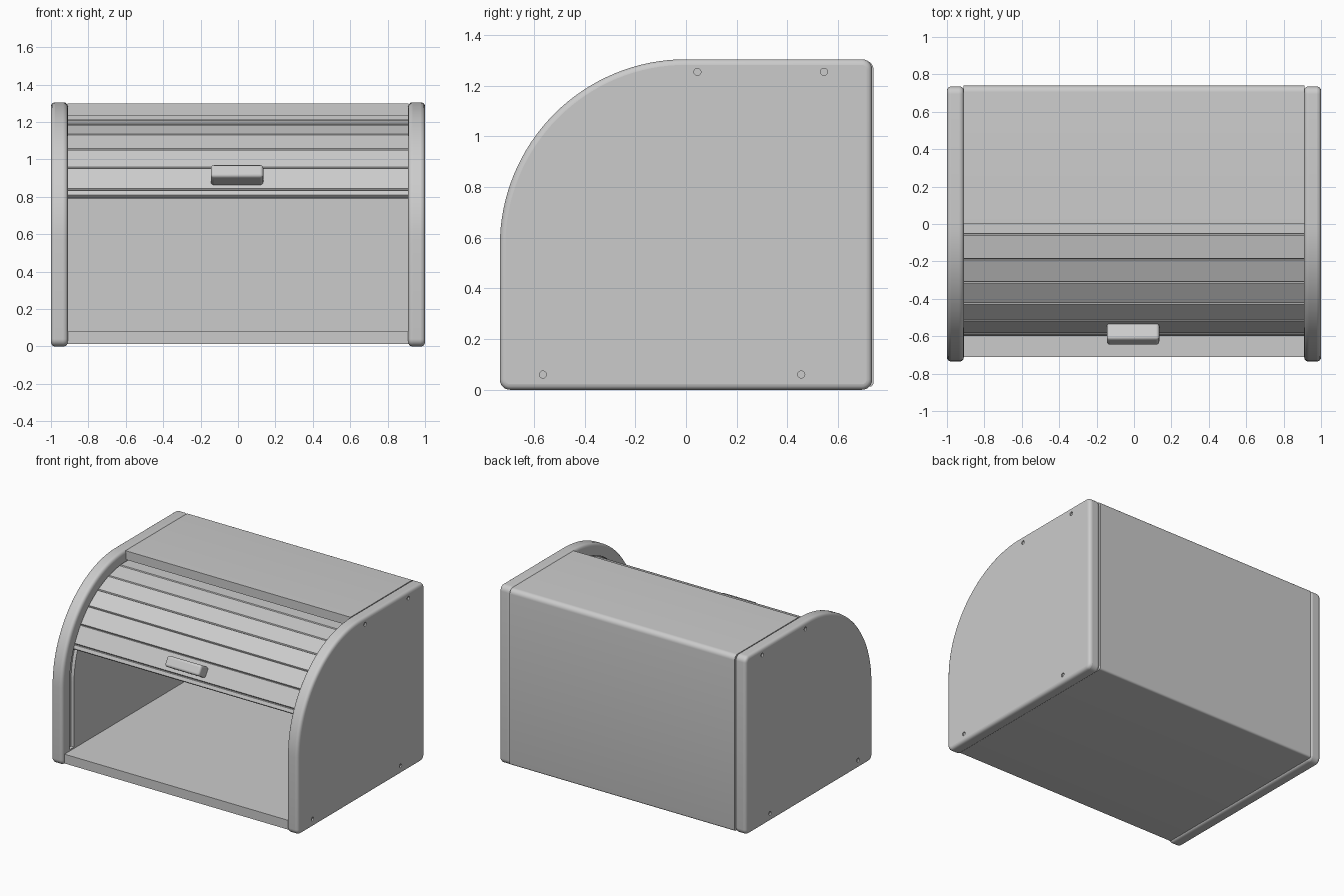
import bpy, bmesh
from math import sin, cos, pi, radians
from mathutils import Matrix, Vector

old = bpy.data.objects.get("Cube")
if old:
    bpy.data.objects.remove(old, do_unlink=True)

grey = bpy.data.materials.new("light grey")
grey.use_nodes = True
grey.diffuse_color = (0.6, 0.6, 0.6, 1)
grey.node_tree.nodes["Principled BSDF"].inputs["Base Color"].default_value = grey.diffuse_color

CY, CZ, R = 0.0, 0.57, 0.735      # centre and radius of the rounded front
BACK, TOP = 0.735, 1.305
SLAT_R, THICK = 0.645, 0.04       # outer radius and thickness of the shutter


def arc(cy, cz, r, a0, a1, n):
    """Points (y, z) on an arc; angle 0 is up and 90 is towards the front."""
    angles = [radians(a0 + (a1 - a0) * i / n) for i in range(n + 1)]
    return [(cy - r * sin(a), cz + r * cos(a)) for a in angles]


def link(name, bm):
    bmesh.ops.recalc_face_normals(bm, faces=bm.faces)
    mesh = bpy.data.meshes.new(name)
    bm.to_mesh(mesh)
    bm.free()
    mesh.materials.append(grey)
    ob = bpy.data.objects.new(name, mesh)
    bpy.context.collection.objects.link(ob)
    return ob


def extrude(name, profile, x0, x1):
    """Extrude a (y, z) outline along x."""
    bm = bmesh.new()
    face = bm.faces.new([bm.verts.new((x0, y, z)) for y, z in profile])
    moved = bmesh.ops.extrude_face_region(bm, geom=[face])["geom"]
    verts = [v for v in moved if isinstance(v, bmesh.types.BMVert)]
    bmesh.ops.translate(bm, verts=verts, vec=(x1 - x0, 0, 0))
    return link(name, bm)


def bevel(ob, width, segments):
    mod = ob.modifiers.new("Bevel", "BEVEL")
    mod.width, mod.segments = width, segments
    mod.limit_method, mod.angle_limit = "ANGLE", radians(40)


def smooth(ob):
    bpy.ops.object.select_all(action="DESELECT")
    ob.select_set(True)
    bpy.context.view_layer.objects.active = ob
    bpy.ops.object.shade_smooth_by_angle(angle=radians(35))


def cut(ob, cutter):
    mod = ob.modifiers.new("Cut", "BOOLEAN")
    mod.operation, mod.solver, mod.object = "DIFFERENCE", "EXACT", cutter
    cutter.hide_render = True
    cutter.hide_set(True)


# Side panels with a shutter track and screw holes
c = 0.04
panel = (arc(CY, CZ, R, 0, 90, 32) + arc(-R + c, c, c, 90, 180, 6)
         + arc(BACK - c, c, c, 180, 270, 6) + arc(BACK - c, TOP - c, c, 270, 360, 6))
r_out, r_in = SLAT_R + 0.006, SLAT_R - THICK - 0.006
track = ([(0.66, CZ + r_out)] + arc(CY, CZ, r_out, 0, 90, 32) + [(-r_out, 0.09), (-r_in, 0.09)]
         + arc(CY, CZ, r_in, 90, 0, 32) + [(0.66, CZ + r_in)])
screws = [(0.045, 1.255), (0.545, 1.255), (-0.565, 0.06), (0.455, 0.06)]
for side, name in ((1, "left"), (-1, "right")):
    ob = extrude(name + "_side_panel", panel, side * 0.91, side)
    bevel(ob, 0.022, 4)
    cut(ob, extrude(name + "_track_cutter", track, side * 0.89, side * 0.935))
    bm = bmesh.new()
    for y, z in screws:
        place = Matrix.Translation((side, y, z)) @ Matrix.Rotation(pi / 2, 4, "Y")
        bmesh.ops.create_cone(bm, cap_ends=True, segments=20, radius1=0.014,
                              radius2=0.014, depth=0.02, matrix=place)
    cut(ob, link(name + "_screw_hole_cutter", bm))
    smooth(ob)

# Floor, back and top boards
r = 0.035
shell = ([(0, 1.3), (0, 1.235), (0.71, 1.235), (0.71, 0.08), (-0.71, 0.08), (-0.71, 0.012)]
         + arc(0.74 - 0.015, 0.027, 0.015, 180, 270, 4)
         + arc(0.74 - r, 1.3 - r, r, 270, 360, 8))
smooth(extrude("floor_back_and_top", shell, -0.912, 0.912))

# Roll shutter: flat slats with chamfered outer edges, running in under the top
STEP, FIRST = 12.1, 65.4
width = 2 * SLAT_R * sin(radians(STEP / 2))


def slat(name, half, centre, angle):
    ch = 0.011
    local = [(-half, -THICK), (half, -THICK), (half, -ch), (half - ch / 2, 0),
             (ch / 2 - half, 0), (-half, -ch)]
    out = Vector((-sin(angle), cos(angle)))
    down = Vector((-cos(angle), -sin(angle)))
    points = [Vector(centre) + t * down + h * out for t, h in local]
    return extrude(name, points, -0.925, 0.925)


for i in range(5):
    a = radians(FIRST - STEP * (i + 0.5))
    rad = SLAT_R * cos(radians(STEP / 2))
    slat(f"shutter_slat_{i + 1}", width / 2, (CY - rad * sin(a), CZ + rad * cos(a)), a)
for i in range(5):
    y = -0.055 + width * (i + 0.5)
    slat(f"shutter_slat_{i + 6}", width / 2, (y, CZ + SLAT_R - 0.001), 0)

# Narrow closing lip under the lowest slat
a = radians(FIRST + 1.6)
slat("shutter_bottom_lip", 0.018, (CY - SLAT_R * sin(a), CZ + SLAT_R * cos(a)), a)

# Handle on the lowest slat
a = radians(59.5)
out, down = Vector((-sin(a), cos(a))), Vector((-cos(a), -sin(a)))
corners = [(-0.038, 0.63), (-0.038, 0.733), (0.038, 0.733), (0.038, 0.63)]
grip = [Vector((CY, CZ)) + t * down + h * out for t, h in corners]
handle = extrude("handle", grip, -0.145, 0.135)
bevel(handle, 0.016, 4)
smooth(handle)
